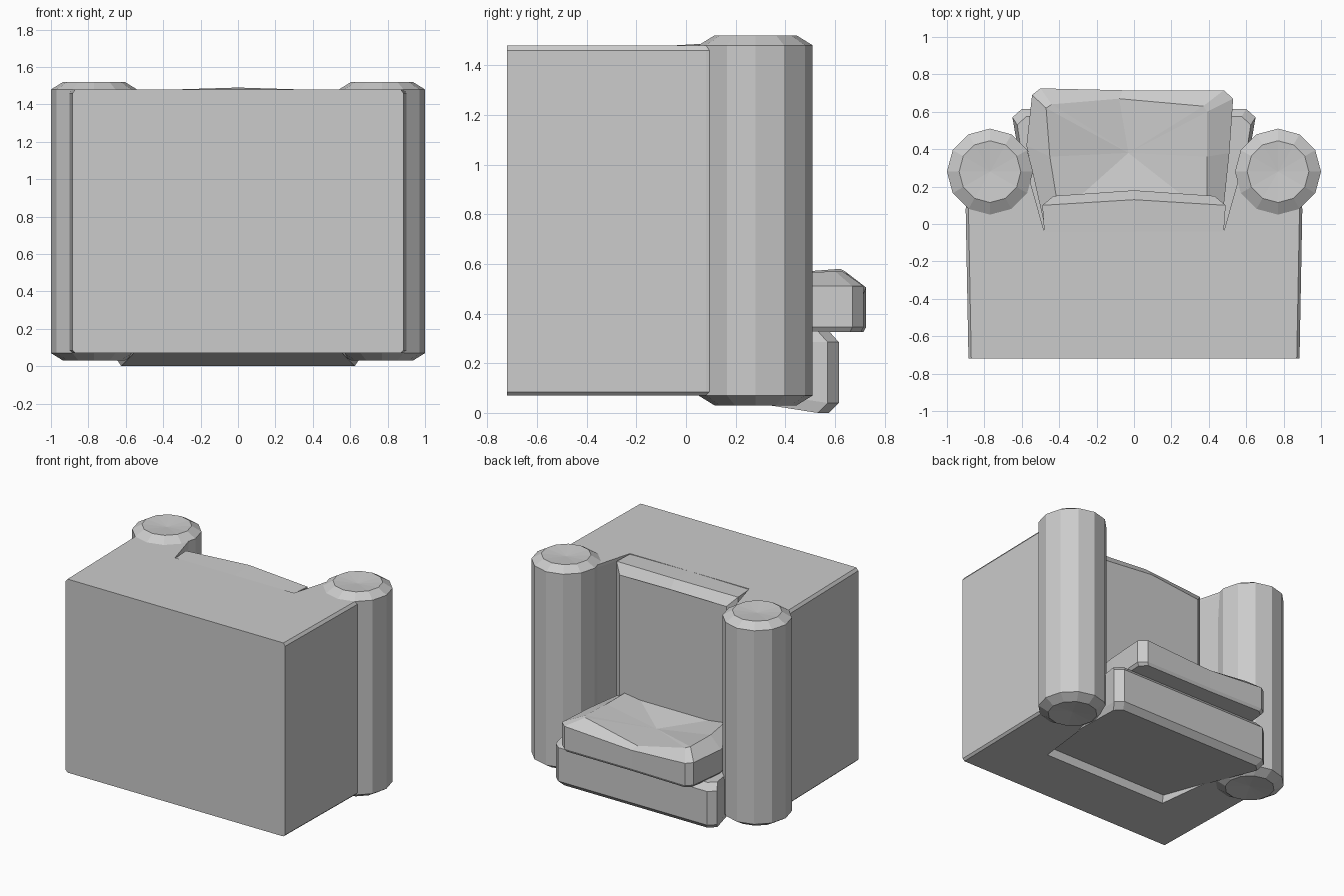
import bpy
from math import cos, sin, tau

if "Cube" in bpy.data.objects:
    bpy.data.objects.remove(bpy.data.objects["Cube"])


def loft(name, rings, dip_top=None, dip_bottom=None):
    """Skin equal-sized rings of points; caps are flat or fan to a given centre point."""
    verts = [p for r in rings for p in r]
    n, faces = len(rings[0]), []
    for k in range(len(rings) - 1):
        for i in range(n):
            j = (i + 1) % n
            faces.append((k*n + i, k*n + j, (k+1)*n + j, (k+1)*n + i))
    last = (len(rings) - 1) * n
    for base, centre, flip in ((0, dip_bottom, True), (last, dip_top, False)):
        ids = list(range(base, base + n))
        if flip:
            ids.reverse()
        if centre is None:
            faces.append(tuple(ids))
        else:
            verts.append(centre)
            c = len(verts) - 1
            faces += [(ids[i], ids[(i + 1) % n], c) for i in range(n)]
    mesh = bpy.data.meshes.new(name)
    mesh.from_pydata(verts, [], faces)
    ob = bpy.data.objects.new(name, mesh)
    bpy.context.collection.objects.link(ob)
    return ob


def mirrored(half):
    """Close a right-hand profile by mirroring it across x = 0."""
    return half + [(-x, y) for x, y in reversed(half)]


def at(profile, z):
    return [(x, y, z) for x, y in profile]


# Body: back panel and arms in a U, with a notch that deepens towards the floor
def body_ring(z, notch_x, notch_y, inset=0.0):
    half = [(0.885 - inset, -0.72), (0.90 - inset, 0.08), (0.87 - inset, 0.28),
            (0.57, 0.28), (notch_x, notch_y)]
    return at(mirrored(half), z)


def ordered(ring):
    # start the mirrored half at the back so the loop runs counter-clockwise
    return ring


loft("body", [ordered(body_ring(0.07, 0.50, -0.30, 0.015)),
              ordered(body_ring(0.085, 0.50, -0.30)),
              ordered(body_ring(1.46, 0.48, -0.04)),
              ordered(body_ring(1.48, 0.48, -0.04, 0.015))])

# Rounded arm columns
for side, label in ((-1, "left"), (1, "right")):
    cx, cy = 0.77 * side, 0.28
    rings = [[(cx + r * cos(tau * i / 12), cy + r * sin(tau * i / 12), z)
              for i in range(12)]
             for r, z in ((0.165, 0.03), (0.23, 0.07), (0.23, 1.48), (0.165, 1.52))]
    loft(label + "_arm_column", rings, (cx, cy, 1.505), (cx, cy, 0.045))

# Seat base: wedge flaring to the front, its underside tilting down to the floor
def base_ring(s, front, z_back, z_front):
    pts = [(0.50, -0.30, z_back), (0.65 * s, front - 0.045, z_front),
           (0.60 * s, front, z_front)]
    return pts + [(-x, y, z) for x, y, z in reversed(pts)]


loft("seat_base", [base_ring(0.96, 0.575, 0.13, 0.0),
                   base_ring(1.0, 0.615, 0.17, 0.04),
                   base_ring(1.0, 0.615, 0.29, 0.285),
                   base_ring(0.96, 0.575, 0.33, 0.33)])

# Seat cushion: uneven padded outline with a dished top
outer = [(0.47, 0.0), (0.51, 0.38), (0.53, 0.67), (0.48, 0.715), (-0.06, 0.715),
         (-0.50, 0.725), (-0.545, 0.69), (-0.575, 0.42), (-0.48, 0.0)]
inner = [(0.39, 0.05, 0.56), (0.39, 0.36, 0.56), (0.39, 0.60, 0.57),
         (0.37, 0.63, 0.57), (-0.08, 0.67, 0.50), (-0.44, 0.64, 0.57),
         (-0.47, 0.62, 0.58), (-0.45, 0.36, 0.56), (-0.40, 0.05, 0.56)]
rim = (0.50, 0.51, 0.51, 0.51, 0.48, 0.505, 0.51, 0.51, 0.50)
loft("seat_cushion", [[(x * 0.97, y * 0.985, 0.325) for x, y in outer],
                      [(x, y, 0.345) for x, y in outer],
                      [(x, y, z) for (x, y), z in zip(outer, rim)],
                      inner], dip_top=(-0.03, 0.38, 0.50))

# Back cushion: leaning pad with a chamfered border and sloping top lip
def back_ring(w, y_mid, y_side, z_low, z_mid, z_side):
    return [(-w, y_side, z_low), (-w, y_side, z_side), (0, y_mid, z_mid),
            (w, y_side, z_side), (w, y_side, z_low)]


loft("back_cushion", [back_ring(0.49, -0.30, -0.30, 0.20, 1.44, 1.44),
                      back_ring(0.48, -0.04, -0.04, 0.20, 1.48, 1.475),
                      back_ring(0.49, 0.13, 0.10, 0.20, 1.49, 1.475),
                      back_ring(0.43, 0.18, 0.15, 0.20, 1.43, 1.41)])

# Make every shell face outwards
import bmesh
for ob in bpy.context.collection.objects:
    bm = bmesh.new()
    bm.from_mesh(ob.data)
    bmesh.ops.recalc_face_normals(bm, faces=bm.faces)
    bm.to_mesh(ob.data)
    bm.free()
